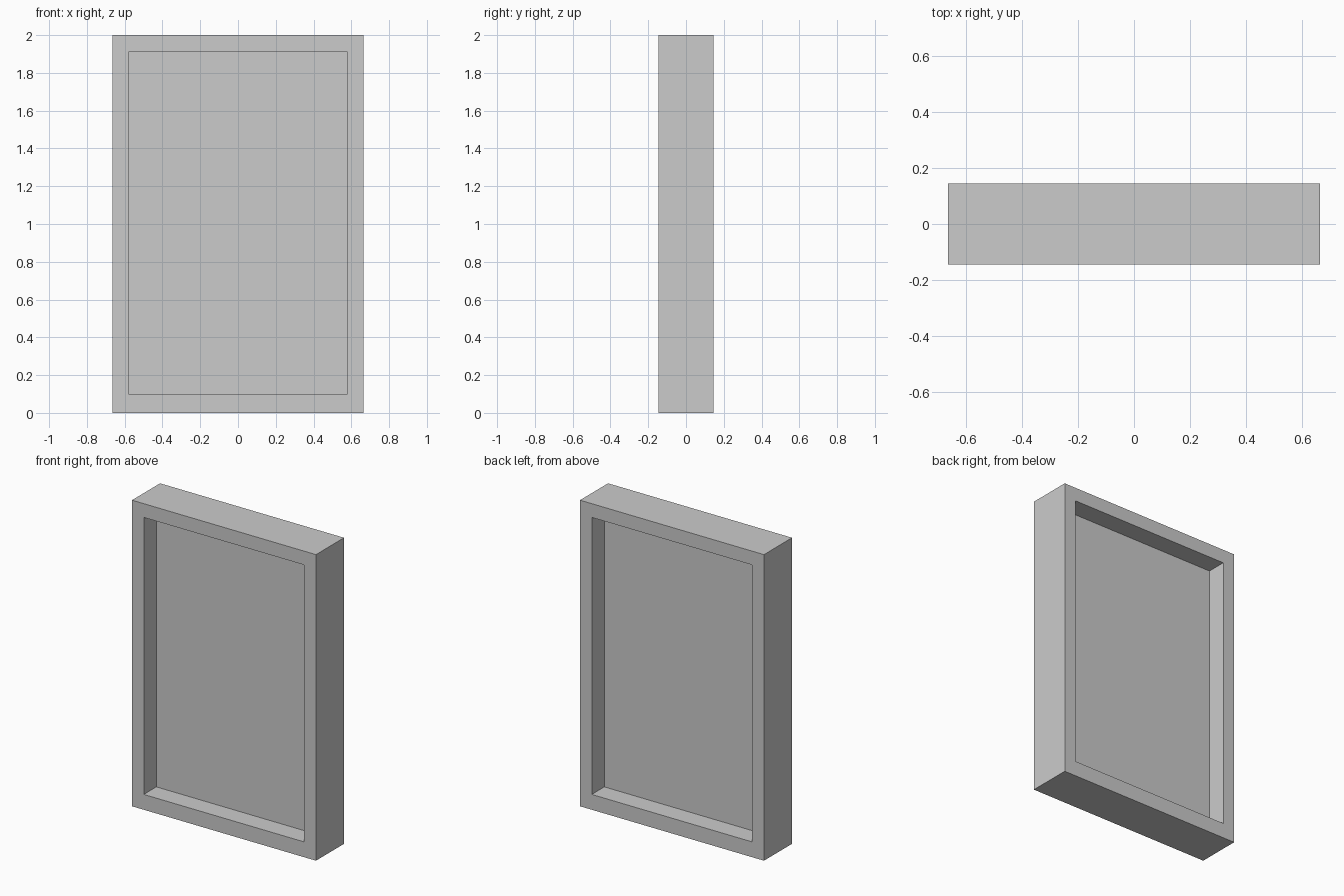
import bpy, bmesh

if "Cube" in bpy.data.objects:
    bpy.data.objects.remove(bpy.data.objects["Cube"])

HALF_DEPTH = 0.1445
OUTER = (-0.665, 0.665, 0.0, 2.0)      # x min, x max, z min, z max
INNER = (-0.58, 0.58, 0.10, 1.91)
PANEL_HALF = 0.015


def add_object(name, bm):
    bmesh.ops.recalc_face_normals(bm, faces=bm.faces)
    mesh = bpy.data.meshes.new(name)
    bm.to_mesh(mesh)
    bm.free()
    obj = bpy.data.objects.new(name, mesh)
    bpy.context.collection.objects.link(obj)
    return obj


def rect_loop(bm, rect, y):
    x0, x1, z0, z1 = rect
    return [bm.verts.new((x, y, z)) for x, z in ((x0, z0), (x1, z0), (x1, z1), (x0, z1))]


# Rectangular frame: a closed ring bridged through four loops
bm = bmesh.new()
loops = [rect_loop(bm, OUTER, -HALF_DEPTH), rect_loop(bm, OUTER, HALF_DEPTH),
         rect_loop(bm, INNER, HALF_DEPTH), rect_loop(bm, INNER, -HALF_DEPTH)]
for k in range(4):
    a, b = loops[k], loops[(k + 1) % 4]
    for i in range(4):
        j = (i + 1) % 4
        bm.faces.new((a[i], a[j], b[j], b[i]))
add_object("window_frame", bm)

# Thin pane set in the middle of the frame depth
bm = bmesh.new()
bmesh.ops.create_cube(bm, size=1.0)
x0, x1, z0, z1 = INNER
bmesh.ops.scale(bm, vec=(x1 - x0, 2 * PANEL_HALF, z1 - z0), verts=bm.verts)
bmesh.ops.translate(bm, vec=((x0 + x1) / 2, 0, (z0 + z1) / 2), verts=bm.verts)
add_object("window_pane", bm)
